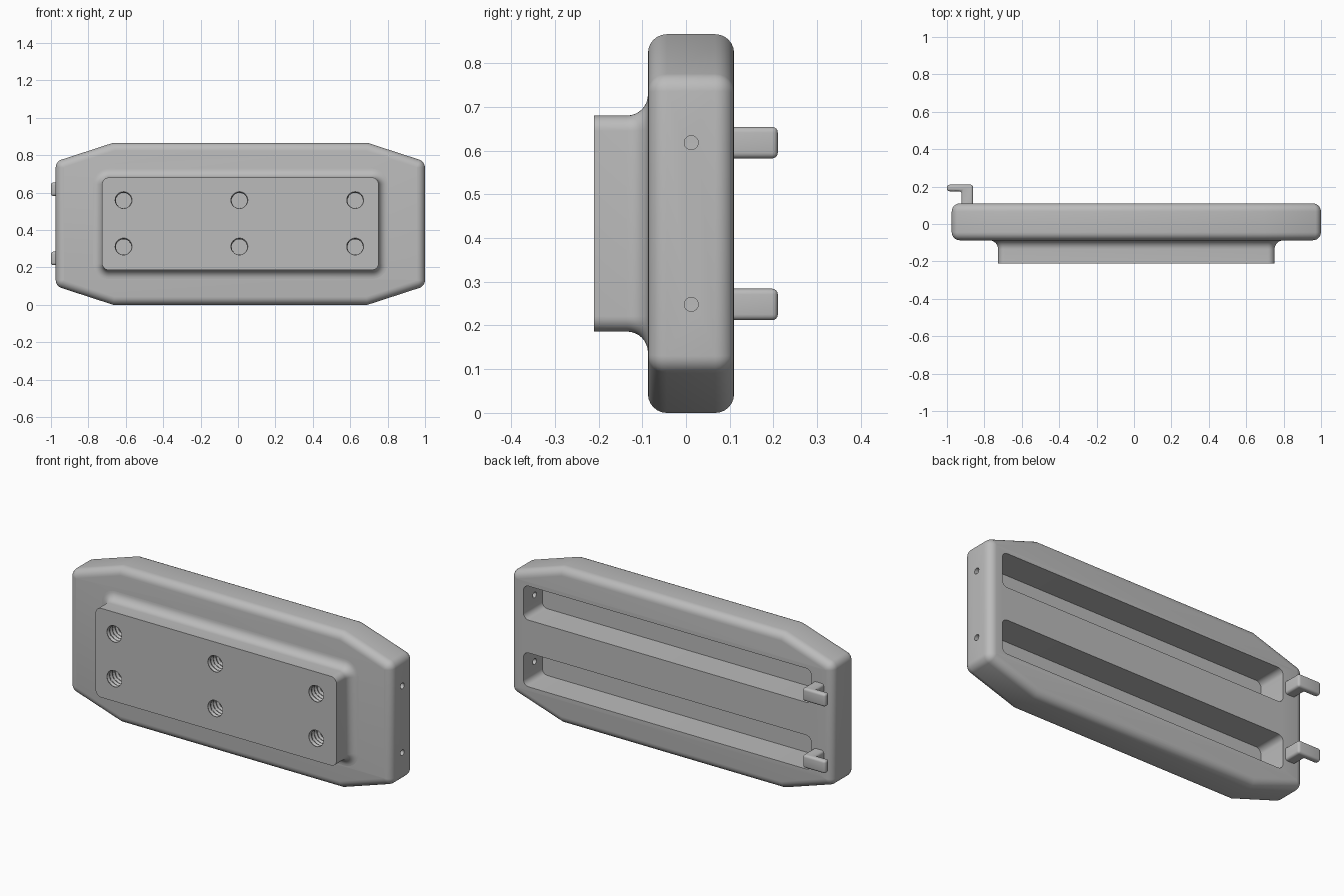
import bpy, bmesh, math
from mathutils import Vector

if "Cube" in bpy.data.objects:
    bpy.data.objects.remove(bpy.data.objects["Cube"], do_unlink=True)

metal = bpy.data.materials.new("grey metal")
metal.use_nodes = True
GREY = (0.5, 0.5, 0.5, 1)
metal.diffuse_color = GREY
metal.node_tree.nodes["Principled BSDF"].inputs["Base Color"].default_value = GREY

CX = 0.0125            # middle of the body
CZ = 0.433
BACK, FRONT = 0.11, -0.087
ROWS = (0.248, 0.618)  # heights of the slots and hooks


def make_object(name, bm):
    bmesh.ops.recalc_face_normals(bm, faces=bm.faces)
    mesh = bpy.data.meshes.new(name)
    bm.to_mesh(mesh)
    bm.free()
    mesh.materials.append(metal)
    obj = bpy.data.objects.new(name, mesh)
    bpy.context.collection.objects.link(obj)
    return obj


def smooth(obj):
    bpy.ops.object.select_all(action="DESELECT")
    obj.select_set(True)
    bpy.context.view_layer.objects.active = obj
    bpy.ops.object.shade_smooth_by_angle(angle=math.radians(30))


def cut(obj, cutters):
    """Subtract the cutters, keep the result and drop the cutters."""
    for c in cutters:
        c.hide_render = True
        mod = obj.modifiers.new("cut", "BOOLEAN")
        mod.operation = "DIFFERENCE"
        mod.solver = "EXACT"
        mod.object = c
    graph = bpy.context.evaluated_depsgraph_get()
    mesh = bpy.data.meshes.new_from_object(obj.evaluated_get(graph))
    obj.modifiers.clear()
    obj.data = mesh
    for c in cutters:
        bpy.data.objects.remove(c, do_unlink=True)


def round_rect(cx, cz, hw, hh, r, steps=8):
    """Outline of a rounded rectangle in x and z."""
    pts = []
    for q, (sx, sz) in enumerate(((1, 1), (-1, 1), (-1, -1), (1, -1))):
        for i in range(steps + 1):
            a = math.pi / 2 * (q + i / steps)
            pts.append((cx + sx * (hw - r) + r * math.cos(a),
                        cz + sz * (hh - r) + r * math.sin(a)))
    return pts


def loft(name, rings):
    """Skin closed rings of equal length and cap both ends."""
    bm = bmesh.new()
    loops = [[bm.verts.new(p) for p in ring] for ring in rings]
    n = len(loops[0])
    for a, b in zip(loops, loops[1:]):
        for i in range(n):
            j = (i + 1) % n
            bm.faces.new((a[i], a[j], b[j], b[i]))
    bm.faces.new(loops[0])
    bm.faces.new(loops[-1])
    return make_object(name, bm)


def slab(name, outline, y0, y1):
    return loft(name, [[(x, y, z) for x, z in outline] for y in (y0, y1)])


def bevel(obj, width, segments, test):
    """Round the edges whose two ends pass the test."""
    bm = bmesh.new()
    bm.from_mesh(obj.data)
    edges = [e for e in bm.edges if test(e)]
    bmesh.ops.bevel(bm, geom=edges, offset=width, segments=segments,
                    profile=0.5, affect="EDGES", clamp_overlap=True)
    bm.to_mesh(obj.data)
    bm.free()


def rod(name, start, length, radius, axis):
    bm = bmesh.new()
    bmesh.ops.create_cone(bm, cap_ends=True, segments=24, radius1=radius,
                          radius2=radius, depth=length)
    turn = Vector((0, 0, 1)).rotation_difference(Vector(axis)).to_matrix()
    bmesh.ops.rotate(bm, verts=bm.verts, matrix=turn)
    bmesh.ops.translate(bm, verts=bm.verts,
                        vec=Vector(start) + Vector(axis) * length / 2)
    return make_object(name, bm)


# Body: eight-sided slab with rounded rims
quarter = [(0.987, 0.333), (0.68, 0.433)]
outline = (quarter + [(-x, z) for x, z in reversed(quarter)]
           + [(-x, -z) for x, z in quarter]
           + [(x, -z) for x, z in reversed(quarter)])
body = slab("body", [(CX + x, CZ + z) for x, z in outline], FRONT, BACK)
bevel(body, 0.03, 5, lambda e: abs(e.verts[0].co.y - e.verts[1].co.y) > 0.1
      and abs(e.verts[0].co.x - CX) > 0.9)
bevel(body, 0.045, 6, lambda e: abs(e.verts[0].co.y - e.verts[1].co.y) < 0.01)

# Two long slots in the back, with pin holes in the left end
cutters = []
for z in ROWS:
    cutters.append(slab("slot_cutter", round_rect(0.0375, z, 0.8825, 0.094, 0.032),
                        -0.055, BACK + 0.05))
    cutters.append(rod("pin_cutter", (0.88, 0.012, z), 0.2, 0.016, (1, 0, 0)))
cut(body, cutters)
smooth(body)

# Mounting plate with a concave fillet where it meets the body
FILLET = 0.048
rings = []
profile = [(0, -0.21)]
for i in range(9):
    a = math.pi / 2 * i / 8
    profile.append((FILLET * (1 - math.cos(a)), FRONT - FILLET * (1 - math.sin(a))))
profile.append((FILLET, FRONT + 0.006))
for off, y in profile:
    rings.append([(x, y, z) for x, z in
                  round_rect(CX, CZ, 0.739 + off, 0.247 + off, 0.035 + off)])
plate = loft("mounting_plate", rings)


def thread_cutter(x, z):
    """Screw-shaped plug whose radius follows a helix."""
    sides, pitch, depth, rows = 32, 0.024, 0.13, 33
    rings = []
    for j in range(rows):
        y = -0.22 + depth * j / (rows - 1)
        ring = []
        for i in range(sides):
            t = i / sides
            wave = abs(2 * ((y / pitch - t) % 1) - 1)
            r = 0.041 + 0.008 * wave
            a = math.tau * t
            ring.append((x + r * math.cos(a), y, z + r * math.sin(a)))
        rings.append(ring)
    return loft("thread_cutter", rings)


# Six threaded holes
cut(plate, [thread_cutter(CX - 0.005 + 0.619 * i, CZ + 0.124 * k)
            for i in (-1, 0, 1) for k in (-1, 1)])
smooth(plate)

# Two bent hooks on the back, near the right end
for side, z in zip(("lower", "upper"), ROWS):
    bend = [(-0.86, BACK - 0.02), (-0.86, 0.21), (-1.0, 0.21),
            (-1.0, 0.175), (-0.922, 0.175), (-0.922, BACK - 0.02)]
    hook = loft(side + "_hook", [[(x, y, z + d) for x, y in bend]
                                 for d in (-0.036, 0.036)])
    bevel(hook, 0.013, 4, lambda e: e.calc_face_angle(0) > 1
          and max(v.co.y for v in e.verts) > 0.1)
    smooth(hook)
